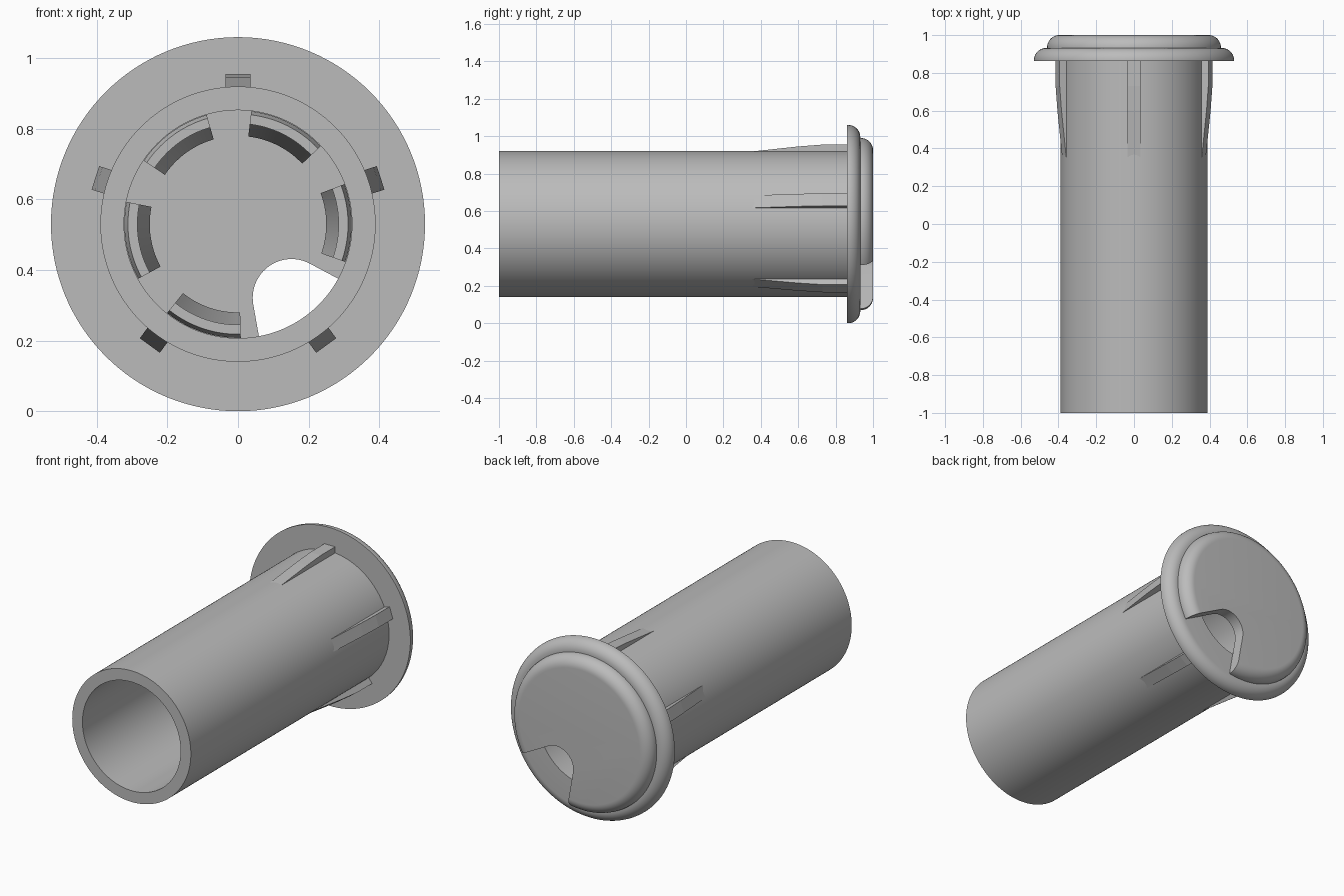
import bpy, bmesh, math
from mathutils import Vector

if "Cube" in bpy.data.objects:
    bpy.data.objects.remove(bpy.data.objects["Cube"])

CZ = 0.53          # height of the tube axis, which runs along y
SEG = 128

grey = bpy.data.materials.new("grey plastic")
grey.diffuse_color = (0.5, 0.5, 0.5, 1)
grey.use_nodes = True
grey.node_tree.nodes["Principled BSDF"].inputs["Base Color"].default_value = grey.diffuse_color


def polar(r, deg, y):
    a = math.radians(deg)
    return Vector((r * math.cos(a), y, CZ + r * math.sin(a)))


def finish(name, bm, smooth=True):
    bmesh.ops.remove_doubles(bm, verts=bm.verts, dist=1e-5)
    bmesh.ops.recalc_face_normals(bm, faces=bm.faces)
    me = bpy.data.meshes.new(name)
    bm.to_mesh(me)
    bm.free()
    me.materials.append(grey)
    ob = bpy.data.objects.new(name, me)
    bpy.context.collection.objects.link(ob)
    if smooth:
        smooth_object(ob)
    return ob


def smooth_object(ob):
    bpy.ops.object.select_all(action='DESELECT')
    ob.select_set(True)
    bpy.context.view_layer.objects.active = ob
    bpy.ops.object.shade_smooth_by_angle(angle=math.radians(30))


def sweep(bm, profile, start, end, steps, closed):
    """Turn a closed (radius, y) loop about the tube axis; cap the ends of partial turns."""
    count = steps if closed else steps + 1
    rings = [[bm.verts.new(polar(r, start + (end - start) * i / steps, y))
              for r, y in profile] for i in range(count)]
    n = len(profile)
    for i in range(steps):
        a, b = rings[i], rings[(i + 1) % count]
        for j in range(n):
            k = (j + 1) % n
            bm.faces.new((a[j], a[k], b[k], b[j]))
    if not closed:
        bm.faces.new(rings[0])
        bm.faces.new(rings[-1])


def prism(bm, points, offset):
    """Extrude a planar loop of points by an offset."""
    a = [bm.verts.new(p) for p in points]
    b = [bm.verts.new(p + offset) for p in points]
    bm.faces.new(a)
    bm.faces.new(b)
    for i in range(len(a)):
        k = (i + 1) % len(a)
        bm.faces.new((a[i], a[k], b[k], b[i]))


def quarter(r, y, rad, steps=10):
    """Rounded outer edge from (r + rad, y) to (r, y + rad)."""
    return [(r + rad * math.cos(t), y + rad * math.sin(t))
            for t in (math.pi / 2 * i / steps for i in range(steps + 1))]


# Tube with rounded flange, open at both ends
bm = bmesh.new()
profile = [(0.323, -1), (0.39, -1), (0.39, 0.862), (0.53, 0.862)]
profile += quarter(0.465, 0.867, 0.065) + [(0.323, 0.932)]
sweep(bm, profile, 0, 360, SEG, True)
finish("tube_and_flange", bm)

# Five tapered ribs round the outside of the tube
bm = bmesh.new()
for k in range(5):
    ang = 90 + 72 * k
    side = polar(1, ang + 90, 0) - Vector((0, 0, CZ))
    loop = [(0.37, 0.34), (0.387, 0.34), (0.415, 0.60), (0.425, 0.73),
            (0.425, 0.87), (0.37, 0.87)]
    prism(bm, [polar(r, ang, y) - side * 0.035 for r, y in loop], side * 0.07)
finish("grip_ribs", bm, False)

# Rounded end cap, solid before the notch is cut
bm = bmesh.new()
outline = [(0.46, 0.932)] + quarter(0.395, 0.935, 0.065)
rings = [[bm.verts.new(polar(r, 360 * i / SEG, y)) for i in range(SEG)] for r, y in outline]
for a, b in zip(rings, rings[1:]):
    for i in range(SEG):
        k = (i + 1) % SEG
        bm.faces.new((a[i], a[k], b[k], b[i]))
bm.faces.new(rings[0])
bm.faces.new(rings[-1])
cap = finish("end_cap", bm, False)

# Cable notch: round inner end with sides flaring outwards
bm = bmesh.new()
centre = polar(0.258, -54, 0.88)
arc = [centre + Vector((0.11 * math.cos(t), 0, 0.11 * math.sin(t)))
       for t in (math.radians(62 + 128 * i / 24) for i in range(25))]
far = [arc[-1] + Vector((math.cos(math.radians(-80)), 0, math.sin(math.radians(-80)))) * 0.6,
       arc[0] + Vector((math.cos(math.radians(-28)), 0, math.sin(math.radians(-28)))) * 0.6]
prism(bm, arc + far, Vector((0, 0.2, 0)))
cutter = finish("notch_cutter", bm, False)
mod = cap.modifiers.new("notch", 'BOOLEAN')
mod.operation = 'DIFFERENCE'
mod.solver = 'EXACT'
mod.object = cutter
bpy.context.view_layer.objects.active = cap
bpy.ops.object.modifier_apply(modifier=mod.name)
bpy.data.objects.remove(cutter)
smooth_object(cap)

# Five curved clips holding the cap inside the tube
bm = bmesh.new()
clip = [(0.25, 0.94), (0.25, 0.90), (0.285, 0.80), (0.285, 0.74), (0.312, 0.74),
        (0.322, 0.78), (0.312, 0.80), (0.312, 0.94)]
for k in range(-2, 3):
    mid = 126 + 62.7 * k
    sweep(bm, clip, mid - 20, mid + 20, 14, False)
finish("cap_clips", bm)
